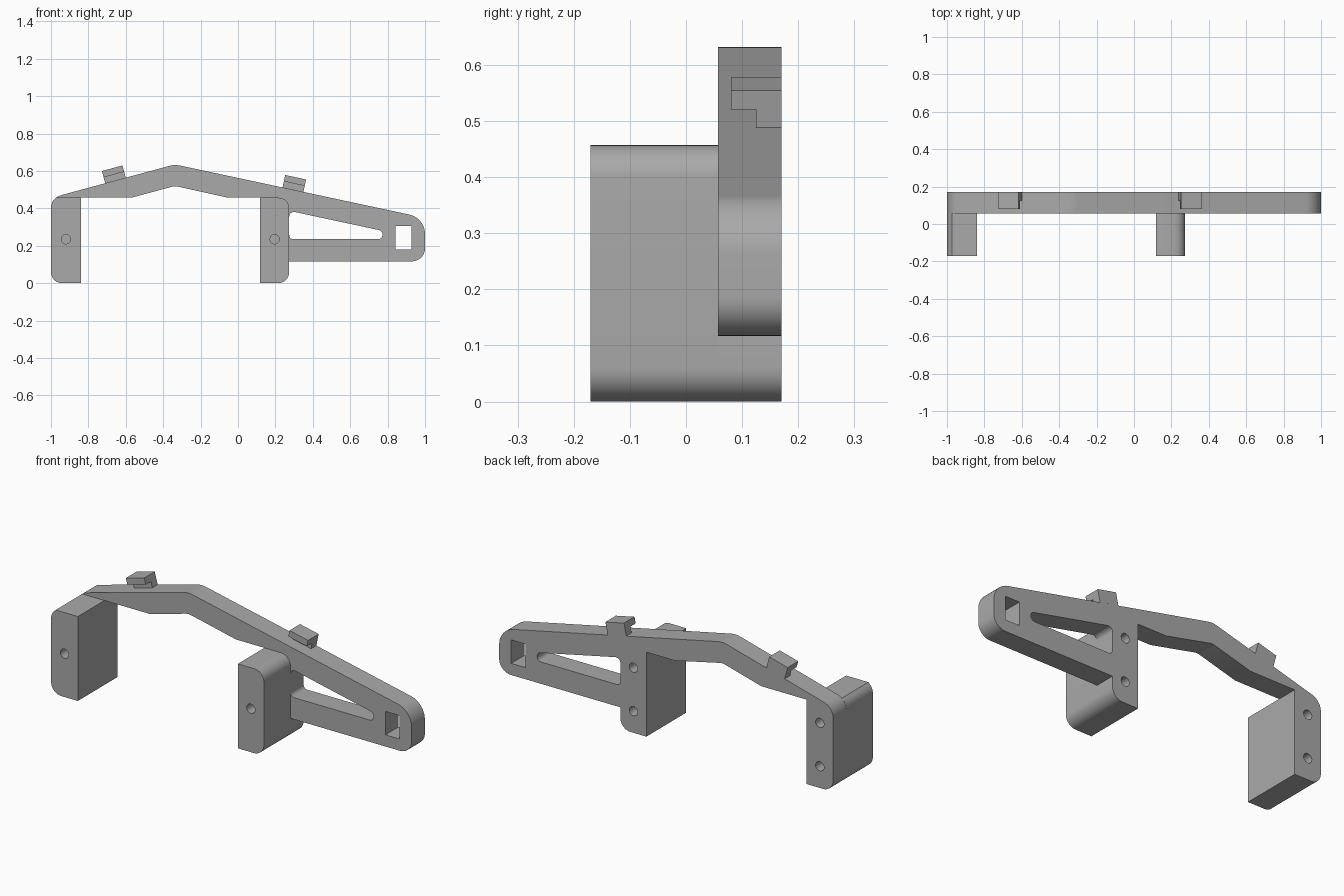
import bpy, bmesh, math
from mathutils import Vector, Matrix

if "Cube" in bpy.data.objects:
    bpy.data.objects.remove(bpy.data.objects["Cube"], do_unlink=True)

grey = bpy.data.materials.new("plain_grey")
grey.use_nodes = True
COLOUR = (0.4, 0.4, 0.4, 1)
grey.diffuse_color = COLOUR
grey.node_tree.nodes["Principled BSDF"].inputs["Base Color"].default_value = COLOUR


def rounded(corners, steps=10):
    """Outline from (x, z, radius) corners, with each radius turned into an arc."""
    out = []
    for i, (x, z, r) in enumerate(corners):
        p = Vector((x, z))
        if not r:
            out.append(p)
            continue
        a = (Vector(corners[i - 1][:2]) - p).normalized()
        b = (Vector(corners[(i + 1) % len(corners)][:2]) - p).normalized()
        half = a.angle(b) / 2
        centre = p + (a + b).normalized() * r / math.sin(half)
        start = p + a * r / math.tan(half) - centre
        end = p + b * r / math.tan(half) - centre
        turn = math.atan2(start.x * end.y - start.y * end.x, start.dot(end))
        out += [centre + Matrix.Rotation(turn * k / steps, 2) @ start
                for k in range(steps + 1)]
    return out


def circle(x, z, r, n=24):
    return [Vector((x + r * math.cos(k * math.tau / n), z + r * math.sin(k * math.tau / n)))
            for k in range(n)]


def extrude(name, outline, y0, y1):
    """Prism with an xz outline running from y0 to y1."""
    bm = bmesh.new()
    face = bm.faces.new([bm.verts.new((p.x, y0, p.y)) for p in outline])
    side = bmesh.ops.extrude_face_region(bm, geom=[face])["geom"]
    verts = [v for v in side if isinstance(v, bmesh.types.BMVert)]
    bmesh.ops.translate(bm, verts=verts, vec=(0, y1 - y0, 0))
    bmesh.ops.recalc_face_normals(bm, faces=bm.faces)
    mesh = bpy.data.meshes.new(name)
    bm.to_mesh(mesh)
    bm.free()
    mesh.materials.append(grey)
    obj = bpy.data.objects.new(name, mesh)
    bpy.context.collection.objects.link(obj)
    return obj


def activate(obj):
    bpy.ops.object.select_all(action="DESELECT")
    obj.select_set(True)
    bpy.context.view_layer.objects.active = obj


def cut(obj, outline, y0, y1):
    cutter = extrude("cutter", outline, y0, y1)
    mod = obj.modifiers.new("cut", "BOOLEAN")
    mod.operation, mod.solver, mod.object = "DIFFERENCE", "EXACT", cutter
    activate(obj)
    bpy.ops.object.modifier_apply(modifier=mod.name)
    bpy.data.objects.remove(cutter, do_unlink=True)


def smooth(obj):
    activate(obj)
    bpy.ops.object.shade_smooth_by_angle(angle=math.radians(25))


FRONT, PLATE, BACK = -0.17, 0.057, 0.17
LEG_X = (-0.92, 0.196)

# Back plate: bent beam, the backs of both legs and the tapering arm
plate = extrude("back_plate", rounded([
    (-1, 0, 0.06), (-0.84, 0, 0), (-0.84, 0.457, 0), (-0.57, 0.457, 0),
    (-0.337, 0.52, 0.06), (-0.053, 0.457, 0), (0.118, 0.457, 0), (0.118, 0, 0),
    (0.274, 0, 0.06), (0.274, 0.117, 0), (1, 0.117, 0.07), (1, 0.349, 0.107),
    (-0.338, 0.635, 0.12), (-1, 0.456, 0.073)]), PLATE, BACK)

# Arm openings: long tapered window and small rectangular slot
cut(plate, rounded([(0.274, 0.235, 0.022), (0.772, 0.235, 0.022),
                    (0.772, 0.28, 0.022), (0.274, 0.387, 0.025)]), 0, 0.3)
cut(plate, rounded([(0.843, 0.18, 0), (0.928, 0.18, 0),
                    (0.928, 0.307, 0), (0.843, 0.307, 0)]), 0, 0.3)

# Blind screw holes in the back
for x in LEG_X:
    for z in (0.117, 0.352):
        cut(plate, circle(x, z, 0.025), 0.07, 0.3)
smooth(plate)

# Legs standing forward of the plate, each with a blind screw hole
legs = {
    "right_leg": [(-1, 0, 0.06), (-0.84, 0, 0), (-0.84, 0.457, 0),
                  (-0.973, 0.457, 0), (-1, 0.43, 0.06)],
    "left_leg": [(0.118, 0, 0), (0.274, 0, 0.06), (0.274, 0.457, 0.057), (0.118, 0.457, 0)],
}
for (name, corners), x in zip(legs.items(), LEG_X):
    leg = extrude(name, rounded(corners), FRONT, PLATE)
    cut(leg, circle(x, 0.235, 0.025), -0.3, -0.05)
    smooth(leg)

# Hooked clips on the sloping top: a neck at the back, a head reaching forward
for name, x, z, slope in (("right_clip", -0.655, 0.549, 0.27),
                          ("left_clip", 0.294, 0.5, -0.214)):
    hook = [(BACK, 0), (BACK, 0.068), (0.08, 0.068), (0.08, 0.033), (0.125, 0.033), (0.125, 0)]
    clip = extrude(name, [Vector(p) for p in hook], -0.057, 0.057)
    # The hook profile lies in xz, so swap it round to run across the beam
    turn = Matrix(((0, 1, 0, 0), (1, 0, 0, 0), (0, 0, 1, 0), (0, 0, 0, 1)))
    tilt = Matrix.Rotation(-math.atan(slope), 4, "Y")
    clip.data.transform(Matrix.Translation((x, 0, z)) @ tilt @ turn)
    clip.data.flip_normals()
